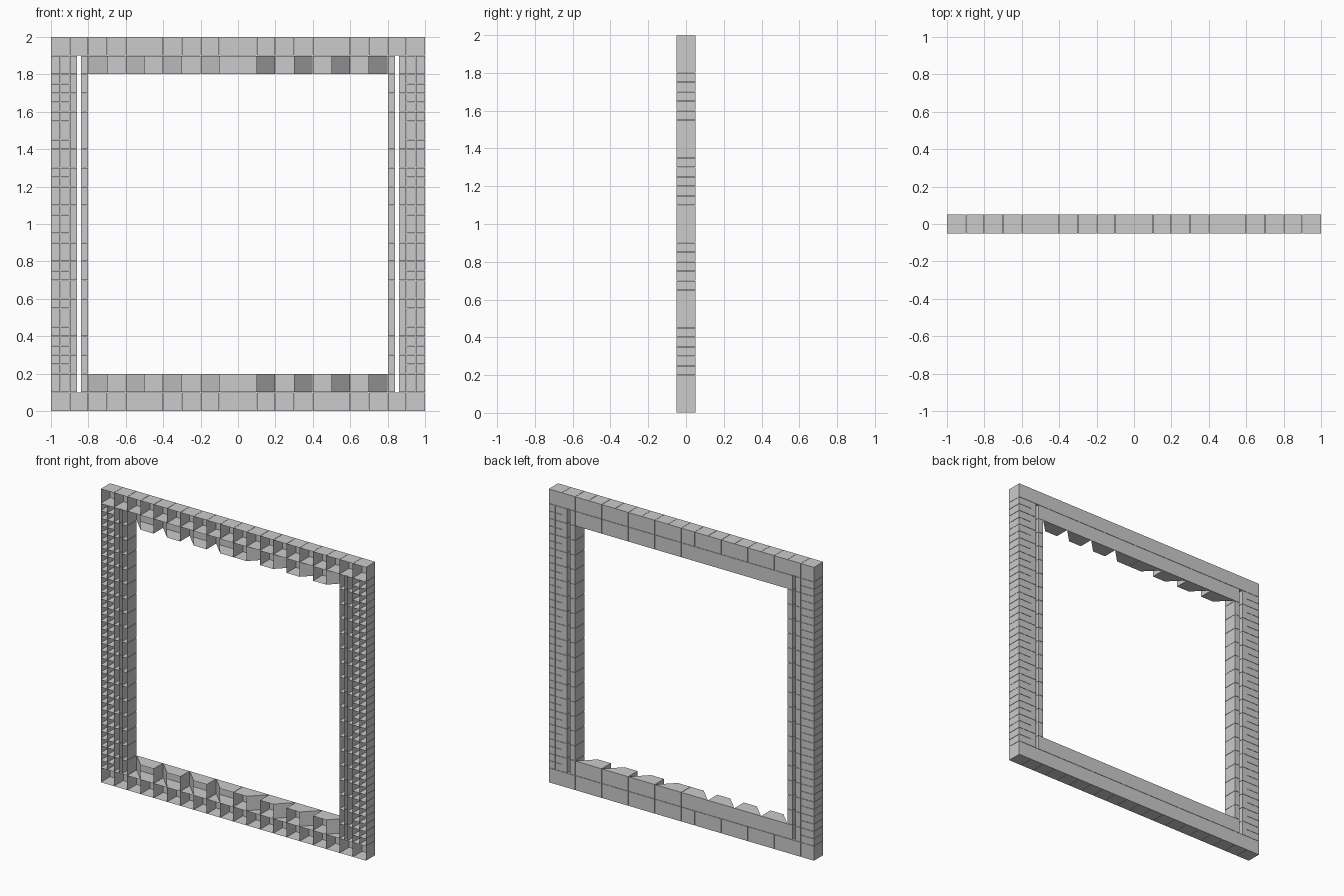
import bpy, bmesh

if "Cube" in bpy.data.objects:
    bpy.data.objects.remove(bpy.data.objects["Cube"])

D = 0.05      # half depth of the frame
GAP = 0.001   # hairline joint around every cell

grey = bpy.data.materials.new("light grey")
grey.diffuse_color = (0.6, 0.6, 0.6, 1)
grey.use_nodes = True
grey.node_tree.nodes["Principled BSDF"].inputs["Base Color"].default_value = grey.diffuse_color


def add_cell(bm, x0, x1, z0, z1, fx0=None, fx1=None):
    """Hollow cell, open at the front; fx0/fx1 narrow the front opening."""
    fx0 = x0 if fx0 is None else fx0
    fx1 = x1 if fx1 is None else fx1
    x0, fx0, x1, fx1 = x0 + GAP, fx0 + GAP, x1 - GAP, fx1 - GAP
    z0, z1 = z0 + GAP, z1 - GAP
    front = [bm.verts.new((x, -D, z)) for x, z in ((fx0, z0), (fx1, z0), (fx1, z1), (fx0, z1))]
    back = [bm.verts.new((x, D, z)) for x, z in ((x0, z0), (x1, z0), (x1, z1), (x0, z1))]
    bm.faces.new(back[::-1])
    for i in range(4):
        j = (i + 1) % 4
        bm.faces.new((front[i], front[j], back[j], back[i]))


def make_part(name, cells):
    bm = bmesh.new()
    for c in cells:
        add_cell(bm, *c)
    mesh = bpy.data.meshes.new(name)
    bm.to_mesh(mesh)
    bm.free()
    mesh.materials.append(grey)
    bpy.context.collection.objects.link(bpy.data.objects.new(name, mesh))


# Top and bottom rails: twenty square cells each
for name, z in (("bottom_rail", 0.0), ("top_rail", 1.9)):
    make_part(name, [(-1 + i * 0.1, -0.9 + i * 0.1, z, z + 0.1) for i in range(20)])

# Inner rows: tapered cells, slanting away from the centre
for name, z in (("bottom_inner_row", 0.1), ("top_inner_row", 1.8)):
    cells = []
    for i in range(4):
        a, b = i * 0.2, i * 0.2 + 0.2
        cells.append((a, b, z, z + 0.1, a, a + 0.1))
        cells.append((-b, -a, z, z + 0.1, -a - 0.1, -a))
    make_part(name, cells)

# Side columns: (inner x, outer x, cell height), mirrored left and right
columns = [("outer_column", 0.95, 1.0, 0.05), ("second_column", 0.9, 0.95, 0.05),
           ("slim_column", 0.86, 0.9, 0.1), ("inner_column", 0.8, 0.84, 0.1)]
for name, a, b, h in columns:
    for side, x0, x1 in (("right", a, b), ("left", -b, -a)):
        make_part(side + "_" + name,
                  [(x0, x1, 0.1 + i * h, 0.1 + (i + 1) * h) for i in range(round(1.8 / h))])
